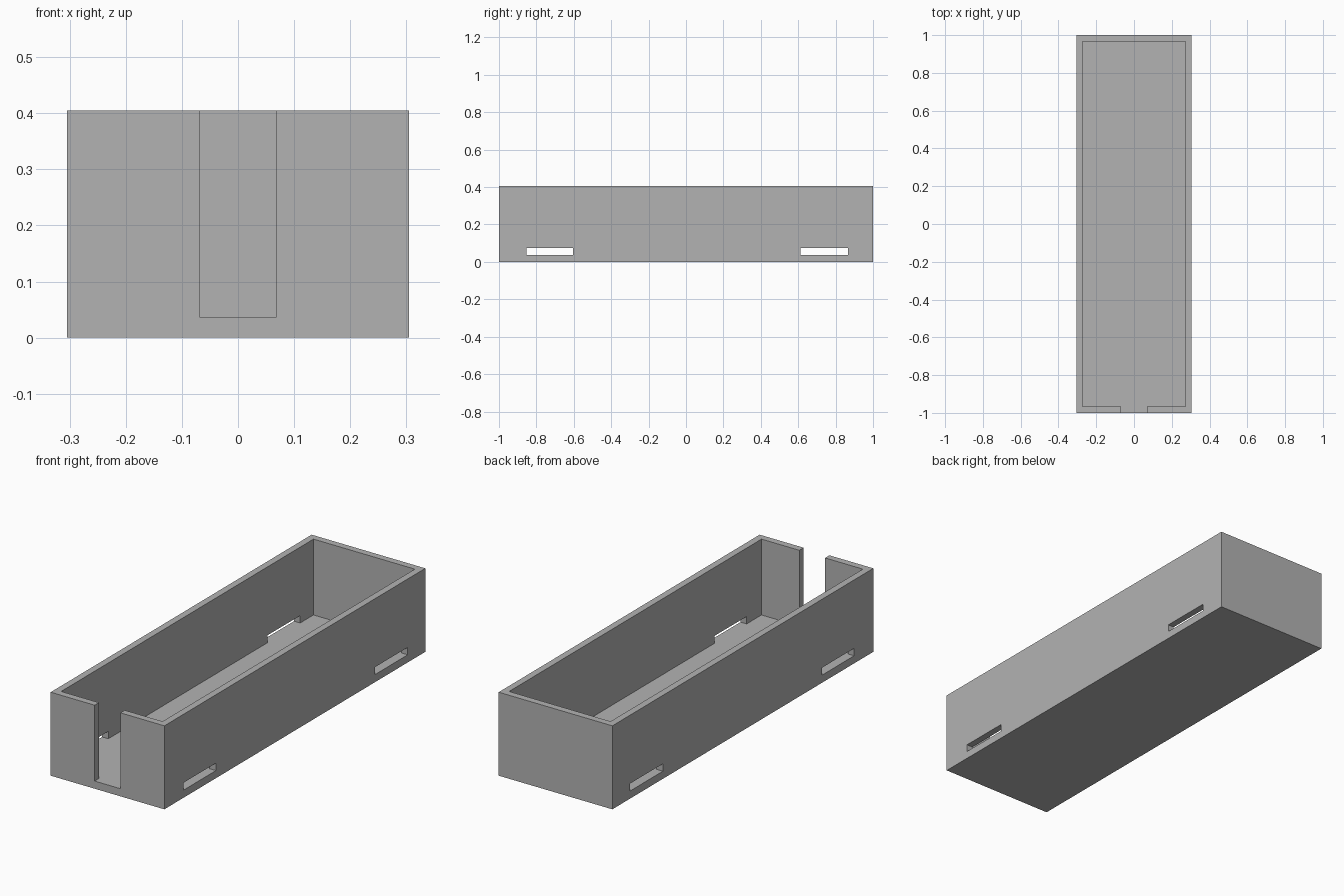
import bpy, bmesh

cube = bpy.data.objects.get("Cube")
if cube:
    bpy.data.objects.remove(cube, do_unlink=True)

W, L, H = 0.305, 1.0, 0.405      # half width, half length, height
T, FLOOR = 0.033, 0.037          # wall and floor thickness
NOTCH = 0.069                    # half width of the front opening

grey = bpy.data.materials.new("grey")
grey.use_nodes = True
grey.diffuse_color = (0.45, 0.45, 0.45, 1)
grey.node_tree.nodes["Principled BSDF"].inputs["Base Color"].default_value = (0.45, 0.45, 0.45, 1)


def prism(name, outline, z0, z1):
    """Extrude a plan outline from z0 up to z1."""
    bm = bmesh.new()
    face = bm.faces.new([bm.verts.new((x, y, z0)) for x, y in outline])
    up = bmesh.ops.extrude_face_region(bm, geom=[face])["geom"]
    for v in up:
        if isinstance(v, bmesh.types.BMVert):
            v.co.z = z1
    bmesh.ops.recalc_face_normals(bm, faces=bm.faces)
    mesh = bpy.data.meshes.new(name)
    bm.to_mesh(mesh)
    bm.free()
    mesh.materials.append(grey)
    obj = bpy.data.objects.new(name, mesh)
    bpy.context.collection.objects.link(obj)
    return obj


def rect(x, y0, y1):
    return [(-x, y0), (x, y0), (x, y1), (-x, y1)]


def cut(target, cutter):
    mod = target.modifiers.new("cut", 'BOOLEAN')
    mod.operation = 'DIFFERENCE'
    mod.solver = 'EXACT'
    mod.object = cutter
    bpy.context.view_layer.objects.active = target
    bpy.ops.object.modifier_apply(modifier=mod.name)
    bpy.data.objects.remove(cutter, do_unlink=True)


# Outer block
tray = prism("open_tray", rect(W, -L, L), 0, H)

# Cavity together with the front opening, as one plan outline
ix, iy = W - T, L - T
right_half = [(NOTCH, -L - 0.1), (NOTCH, -iy), (ix, -iy), (ix, iy)]
left_half = [(-x, y) for x, y in reversed(right_half)]
cut(tray, prism("cavity_cutter", right_half + left_half, FLOOR, H + 0.1))

# Low slots through both long walls, level with the floor
for y0, y1 in ((-0.853, -0.605), (0.613, 0.865)):
    cut(tray, prism("slot_cutter", rect(W + 0.1, y0, y1), FLOOR, 0.073))
